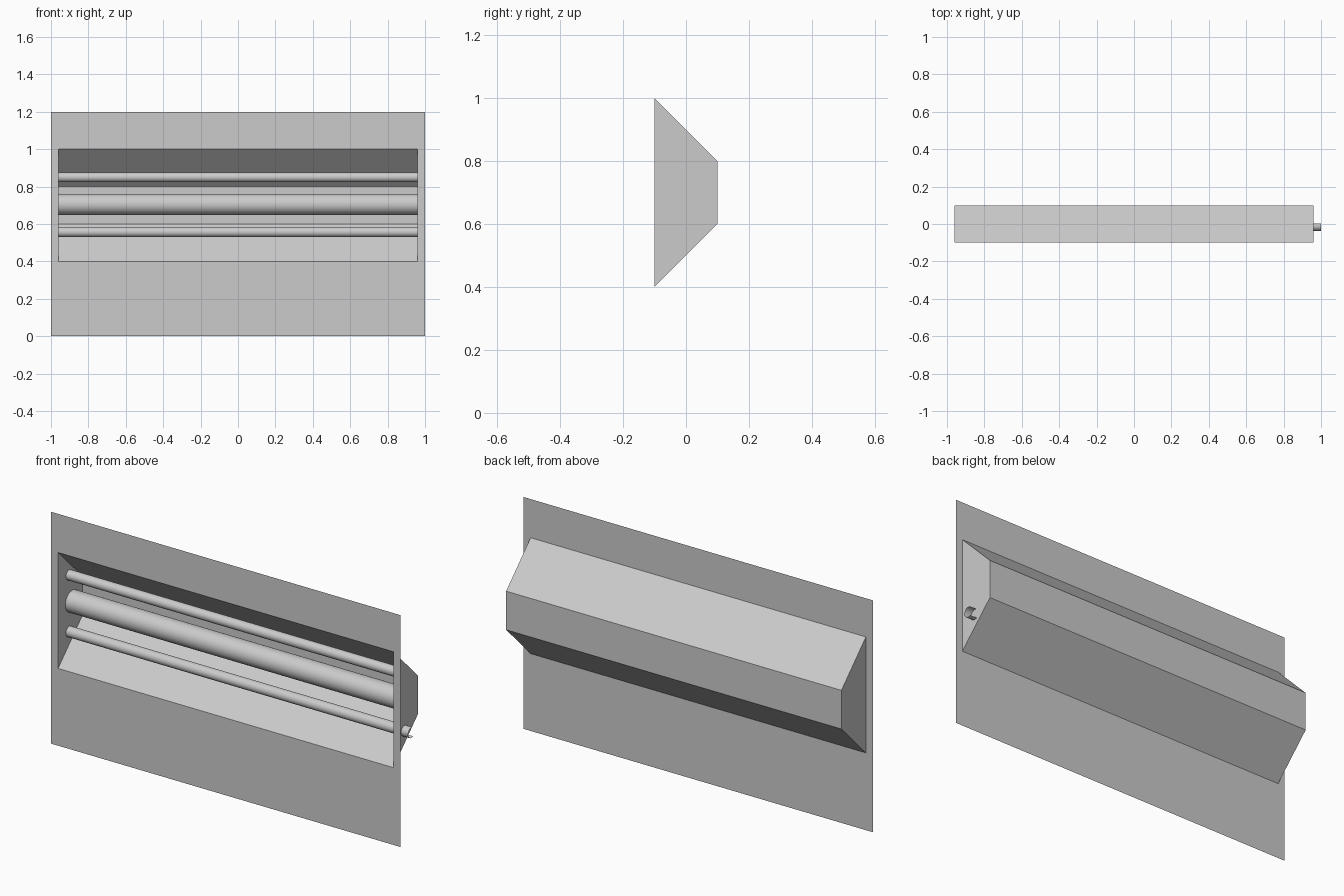
import bpy, bmesh
from math import cos, sin, radians

default_cube = bpy.data.objects.get("Cube")
if default_cube:
    bpy.data.objects.remove(default_cube, do_unlink=True)

grey = bpy.data.materials.new("light grey")
grey.use_nodes = True
colour = (0.6, 0.6, 0.6, 1)
grey.diffuse_color = colour
grey.node_tree.nodes["Principled BSDF"].inputs["Base Color"].default_value = colour

FRONT, BACK = -0.1, 0.1
HALF = 0.96  # half length of the recess


def add_object(name, bm):
    mesh = bpy.data.meshes.new(name)
    bm.to_mesh(mesh)
    bm.free()
    mesh.materials.append(grey)
    obj = bpy.data.objects.new(name, mesh)
    bpy.context.collection.objects.link(obj)
    return obj


def rectangle(bm, half, low, high, y):
    corners = ((-half, low), (half, low), (half, high), (-half, high))
    return [bm.verts.new((x, y, z)) for x, z in corners]


def bridge(bm, outer, inner):
    for i in range(4):
        j = (i + 1) % 4
        bm.faces.new((outer[i], outer[j], inner[j], inner[i]))


# Thin front panel with a rectangular opening
bm = bmesh.new()
bridge(bm, rectangle(bm, 1, 0, 1.2, FRONT), rectangle(bm, HALF, 0.4, 1, FRONT))
add_object("front_panel", bm)

# Recessed housing: sloping top and bottom, upright ends, flat back
bm = bmesh.new()
mouth = rectangle(bm, HALF, 0.4, 1, FRONT)
back = rectangle(bm, HALF, 0.6, 0.8, BACK)
bridge(bm, mouth, back)
bm.faces.new(back)
add_object("recessed_housing", bm)


def open_tube(name, y, z, radius, end, steps=24):
    """Thin-walled rod along x with a slot facing the back."""
    bm = bmesh.new()
    previous = None
    for i in range(steps + 1):
        a = radians(60 + 240 * i / steps)
        py, pz = y + radius * cos(a), z + radius * sin(a)
        pair = [bm.verts.new((x, py, pz)) for x in (-HALF, end)]
        if previous:
            face = bm.faces.new((previous[0], previous[1], pair[1], pair[0]))
            face.smooth = True
        previous = pair
    # Make the curved side face outwards
    bm.normal_update()
    middle = bm.faces[:][steps // 2]
    if middle.normal.y > 0:
        bmesh.ops.reverse_faces(bm, faces=bm.faces[:])
    add_object(name, bm)


# Three rods; the lowest pokes through the left end of the housing
open_tube("upper_rod", -0.01, 0.85, 0.026, HALF)
open_tube("middle_rod", 0.015, 0.705, 0.056, HALF)
open_tube("lower_rod", -0.01, 0.557, 0.027, 1.0)
